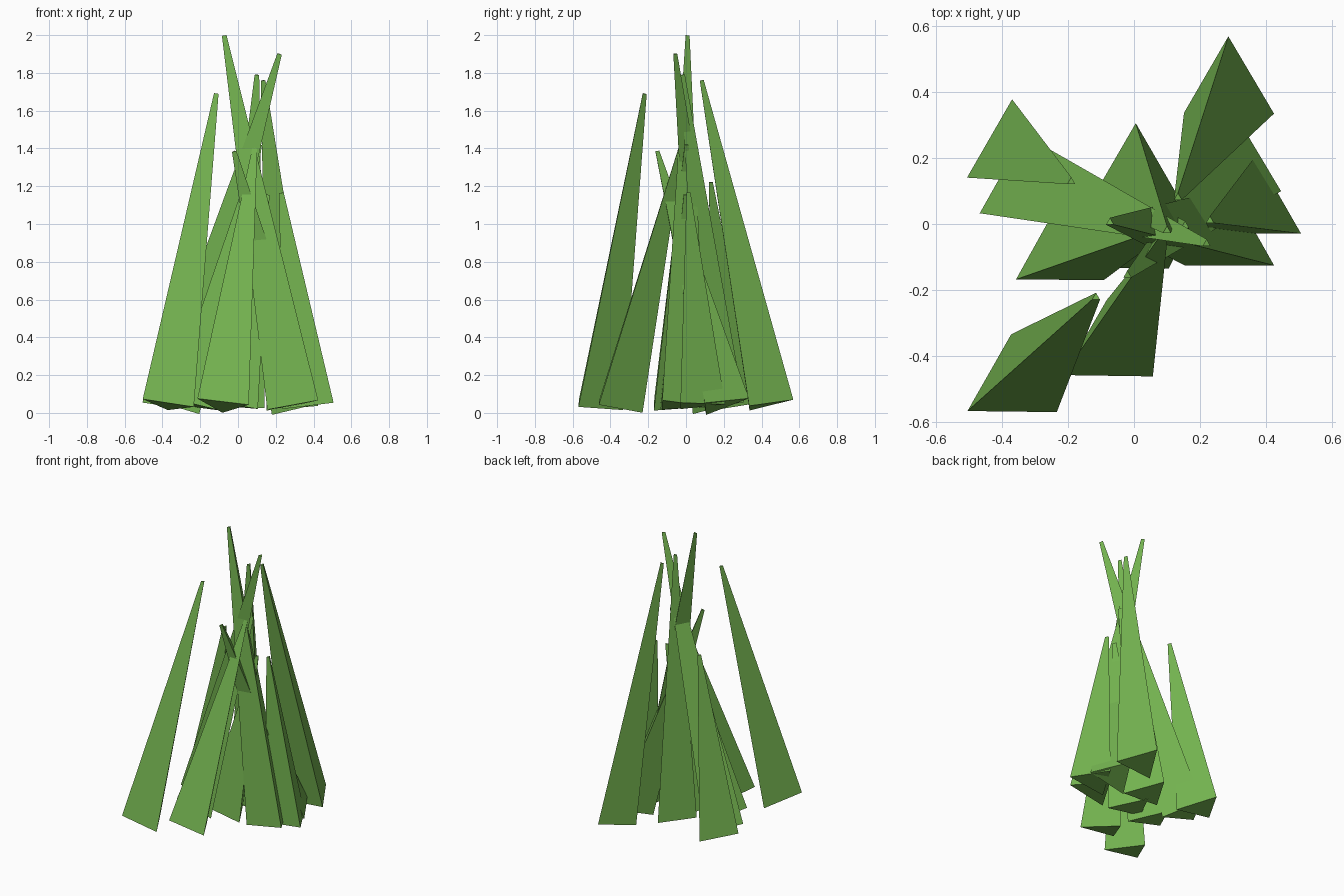
import bpy
from math import sin, cos, pi
from mathutils import Vector

cube = bpy.data.objects.get("Cube")
if cube:
    bpy.data.objects.remove(cube, do_unlink=True)

# Single leaf colour
green = bpy.data.materials.new("grass_green")
green.use_nodes = True
COLOUR = (0.175, 0.455, 0.08, 1.0)
green.diffuse_color = COLOUR
green.node_tree.nodes["Principled BSDF"].inputs["Base Color"].default_value = COLOUR

BASE_RADIUS, TIP_RADIUS, BASE_Z = 0.158, 0.014, 0.04


def blade(name, base, tip):
    """Three-sided tapered blade whose end caps are square to its lean."""
    start = Vector((*base, BASE_Z))
    end = Vector(tip)
    tilt = Vector((0, 0, 1)).rotation_difference(end - start)
    verts = []
    for centre, radius in ((start, BASE_RADIUS), (end, TIP_RADIUS)):
        for i in range(3):
            a = pi / 2 + i * 2 * pi / 3
            verts.append(centre + tilt @ Vector((radius * cos(a), radius * sin(a), 0)))
    faces = [(2, 1, 0), (3, 4, 5)]
    faces += [(i, (i + 1) % 3, (i + 1) % 3 + 3, i + 3) for i in range(3)]
    mesh = bpy.data.meshes.new(name)
    mesh.from_pydata(verts, [], faces)
    mesh.materials.append(green)
    obj = bpy.data.objects.new(name, mesh)
    bpy.context.collection.objects.link(obj)


# Blades: base centre, tip centre
BLADES = {
    "front_right_outer": ((-0.37, -0.49), (-0.115, -0.222, 1.69)),
    "front_middle": ((-0.08, -0.383), (0.09, -0.03, 1.41)),
    "right_front": ((-0.225, -0.09), (0.115, 0.0, 1.42)),
    "right_long": ((-0.335, 0.113), (0.22, -0.06, 1.90)),
    "right_back_short": ((-0.37, 0.22), (-0.19, 0.128, 1.22)),
    "back_middle": ((0.005, 0.148), (0.10, -0.02, 1.79)),
    "back_left_outer": ((0.287, 0.413), (0.133, 0.08, 1.76)),
    "back_left_inner": ((0.31, 0.18), (-0.02, -0.155, 1.385)),
    "left_short": ((0.37, 0.05), (0.23, 0.01, 1.165)),
    "left_tallest": ((0.29, -0.047), (-0.073, 0.005, 1.998)),
    "centre_short": ((-0.03, -0.055), (0.155, -0.005, 1.155)),
}
for label, (base, tip) in BLADES.items():
    blade("grass_blade_" + label, base, tip)
